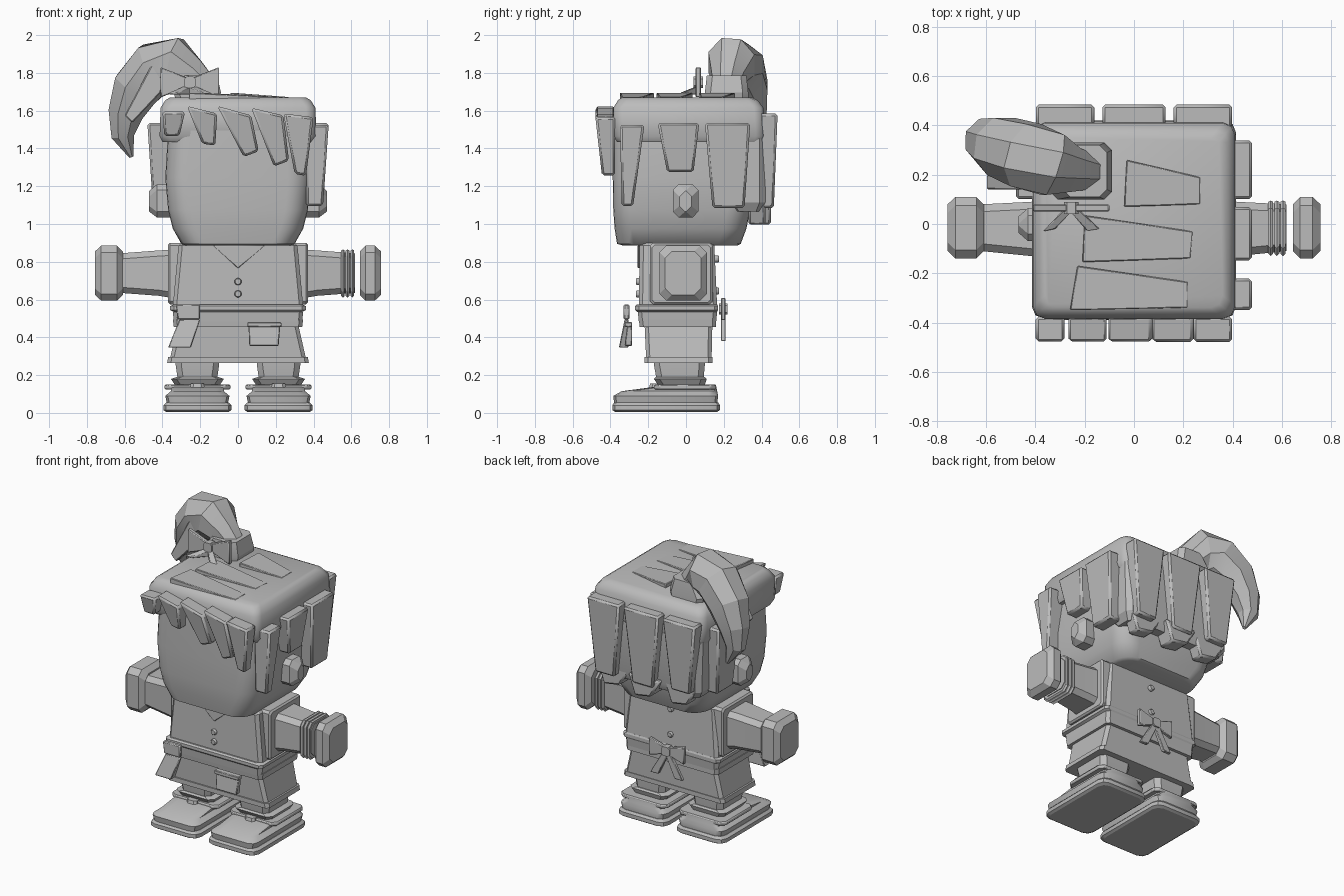
import bpy, bmesh, math
from mathutils import Vector

grey = bpy.data.materials.new("plain grey")
grey.diffuse_color = (0.5, 0.5, 0.5, 1)


def finish(name, bm, bevel=0.0, angle=25, segs=1):
    bmesh.ops.recalc_face_normals(bm, faces=bm.faces)
    me = bpy.data.meshes.new(name)
    bm.to_mesh(me)
    bm.free()
    me.materials.append(grey)
    ob = bpy.data.objects.new(name, me)
    bpy.context.collection.objects.link(ob)
    if bevel:
        m = ob.modifiers.new("bevel", 'BEVEL')
        m.width, m.segments, m.limit_method = bevel, segs, 'ANGLE'
    for o in bpy.context.selected_objects:
        o.select_set(False)
    ob.select_set(True)
    bpy.context.view_layer.objects.active = ob
    bpy.ops.object.shade_smooth_by_angle(angle=math.radians(angle))
    return ob


def skin(name, rings, **kw):
    """Closed loft through rings of equal point count."""
    bm = bmesh.new()
    vs = [[bm.verts.new(p) for p in r] for r in rings]
    n = len(vs[0])
    for a, b in zip(vs, vs[1:]):
        for i in range(n):
            bm.faces.new((a[i], a[(i + 1) % n], b[(i + 1) % n], b[i]))
    bm.faces.new(vs[0])
    bm.faces.new(vs[-1])
    return finish(name, bm, **kw)


AXES = {'z': lambda u, v, d: (u, v, d), 'x': lambda u, v, d: (d, u, v), 'y': lambda u, v, d: (u, d, v)}


def stack(name, levels, axis='z', r=0.03, n=1, **kw):
    """Loft of rounded rectangles: each level is (d, u0, u1, v0, v1[, r])."""
    rings = []
    for lv in levels:
        d, u0, u1, v0, v1 = lv[:5]
        c = lv[5] if len(lv) > 5 else r
        ring = []
        for k, (u, v) in enumerate(((u1 - c, v1 - c), (u0 + c, v1 - c), (u0 + c, v0 + c), (u1 - c, v0 + c))):
            for i in range(n + 1):
                a = math.pi / 2 * (k + i / n)
                ring.append(AXES[axis](u + c * math.cos(a), v + c * math.sin(a), d))
        rings.append(ring)
    return skin(name, rings, **kw)


def plate(name, pts, back, front, axis, bevel=0.012):
    """Flat polygon given thickness; front may be one depth per corner."""
    f = front if isinstance(front, (list, tuple)) else [front] * len(pts)
    m = AXES[axis]
    return skin(name, [[m(u, v, back) for u, v in pts], [m(u, v, d) for (u, v), d in zip(pts, f)]], bevel=bevel)


def bow(name, cx, cz, y0, y1, w, h, tail):
    """Two wings, two tails and a knot in a vertical plane."""
    for s in (-1, 1):
        plate(name + "_wing", [(cx, cz + .02), (cx + s * w, cz + h), (cx + s * w, cz - h), (cx, cz - .02)], y0, y1, 'y', .005)
        if tail:
            plate(name + "_tail", [(cx - .02, cz), (cx + .02, cz), (cx + s * .09 + .03, cz - tail),
                                   (cx + s * .09 - .03, cz - tail)], y0, y1, 'y', .004)
    stack(name + "_knot", [(y0 - .01, cx - .03, cx + .03, cz - .03, cz + .03), (y1 + .01, cx - .03, cx + .03, cz - .03, cz + .03)],
          'y', r=.012)


# Head and hair cap
stack("head", [(.89, -.28, .28, -.33, .27), (.90, -.30, .30, -.365, .29), (.98, -.345, .345, -.378, .32),
               (1.08, -.37, .37, -.385, .34), (1.25, -.385, .385, -.388, .36), (1.5, -.37, .37, -.385, .37)], r=.12, n=6, angle=40)
stack("hair_cap", [(1.44, -.40, .40, -.365, .41), (1.47, -.415, .415, -.385, .42), (1.62, -.41, .41, -.385, .41),
                   (1.66, -.385, .385, -.36, .38), (1.675, -.36, .36, -.34, .35)], r=.05, n=2, angle=40)
stack("hair_back", [(1.07, -.36, .36, .25, .40), (1.12, -.39, .39, .22, .42), (1.46, -.40, .40, .22, .42)], r=.03)
for x, y in ((-.25, .42), (0, .45), (.25, .42)):
    plate("nape_lock", [(x - .12, 1.14), (x + .12, 1.14), (x + .07, 1.0), (x - .05, 1.02)], .33, y, 'y')

# Tapered locks: fringe, sides, back
fringe = [[(-.40, 1.60), (-.28, 1.60), (-.31, 1.47), (-.39, 1.47)],
          [(-.27, 1.63), (-.11, 1.59), (-.12, 1.42), (-.19, 1.43)],
          [(-.11, 1.63), (.07, 1.58), (.11, 1.39), (.03, 1.36)],
          [(.07, 1.62), (.24, 1.58), (.27, 1.34), (.19, 1.31)],
          [(.24, 1.59), (.40, 1.57), (.36, 1.26), (.30, 1.27)]]
for p in fringe:
    plate("fringe_lock", p, -.375, [-.48, -.48, -.445, -.445], 'y')
for y0, y1, y2, y3, z0, z1 in ((-.35, -.22, -.28, -.34, 1.10, 1.53), (-.15, .07, .04, -.10, 1.28, 1.54), (.10, .34, .31, .14, 1.09, 1.54)):
    p = [(y0, z1), (y1, z1), (y2, z0), (y3, z0)]
    plate("side_lock", p, .36, [.48, .48, .45, .45], 'x')
    if y0 > 0:
        plate("side_lock_left", p, -.36, [-.48, -.48, -.45, -.45], 'x')
for x, w, z0 in ((-.28, .12, 1.12), (0, .13, 1.09), (.28, .12, 1.09)):
    plate("back_lock", [(x - w, 1.59), (x + w, 1.59), (x + w * .6, z0), (x - w * .6, z0)], .39, [.485, .485, .465, .465], 'y')

# Wedge strands lying on the crown
for p in ([(-.26, -.35), (.22, -.34), (.22, -.235), (-.23, -.17)], [(-.21, -.155), (.23, -.14), (.24, -.03), (-.20, .035)],
          [(-.04, .07), (.27, .08), (.27, .19), (-.03, .26)]):
    plate("crown_strand", p, 1.65, [1.70, 1.677, 1.677, 1.70], 'z', .004)

# Side ponytail: eight-sided tube along a curved path
path = [(-.17, .21, 1.72, .075), (-.25, .22, 1.79, .10), (-.33, .24, 1.855, .145), (-.44, .28, 1.83, .15), (-.54, .315, 1.72, .135),
        (-.595, .34, 1.59, .10), (-.61, .35, 1.47, .065), (-.565, .37, 1.36, .012)]
rings = []
for i, (x, y, z, r) in enumerate(path):
    a, b = path[max(i - 1, 0)], path[min(i + 1, len(path) - 1)]
    t = (Vector(b[:3]) - Vector(a[:3])).normalized()
    u = Vector((0, 1, 0)) - t * t.y
    u.normalize()
    v = t.cross(u)
    rings.append([Vector((x, y, z)) + (u * math.cos(k) * r * .95 + v * math.sin(k) * r)
                  for k in (math.pi / 8 + j * math.pi / 4 for j in range(8))])
skin("ponytail", rings, angle=15)
plate("ponytail_lock", [(-.35, 1.89), (-.43, 1.90), (-.60, 1.58), (-.56, 1.54), (-.41, 1.70)], .20, .14, 'y', .006)
stack("ponytail_base", [(1.66, -.33, -.10, .10, .33), (1.70, -.34, -.09, .10, .33), (1.79, -.29, -.11, .11, .32)], r=.03)
bow("hair_bow", -.255, 1.755, .05, .08, .155, .08, 0)
for s in (-1, 1):
    plate("hair_bow_tail", [(-.275, .07), (-.235, .07), (-.255 + s * .09 + .025, -.02), (-.255 + s * .09 - .025, -.03)],
          1.69, [1.74, 1.74, 1.70, 1.70], 'z', .004)

# Jacket
stack("torso", [(.57, -.345, .345, -.25, .165), (.89, -.315, .315, -.245, .15), (.905, -.30, .30, -.23, .14)], r=.02)
stack("waist_band", [(.54, -.34, .34, -.26, .165), (.55, -.36, .36, -.27, .17), (.57, -.36, .36, -.27, .17), (.58, -.34, .34, -.26, .165)], r=.02)
stack("lower_band", [(.49, -.34, .34, -.25, .16), (.54, -.345, .345, -.255, .165)], r=.02)
plate("collar", [(-.13, .89), (0, .77), (.14, .89)], -.235, -.256, 'y', .003)
for name, y0, y1, zs in (("front_button", -.265, -.24, (.635, .70)), ("back_button", .14, .175, (.65, .82))):
    for z in zs:
        rr = [.02, .02]
        skin(name, [[(r * math.cos(k * math.pi / 5), y, z + r * math.sin(k * math.pi / 5)) for k in range(10)]
                    for r, y in zip(rr, (y0, y1))], bevel=.005)

# Flared skirt with hem, pocket and hanging cloth
stack("skirt", [(.27, -.365, .365, -.21, .135), (.49, -.315, .315, -.22, .14)], r=.02)
stack("skirt_band", [(.46, -.34, .34, -.245, .16), (.50, -.345, .345, -.25, .16)], r=.02)
stack("hem", [(.27, -.375, .375, -.22, .14), (.30, -.37, .37, -.22, .14)], r=.02)
plate("pocket", [(.055, .48), (.225, .48), (.215, .36), (.06, .36)], [-.285][0], [-.31, -.31, -.325, -.325], 'y', .005)
plate("pocket_flap", [(.05, .485), (.23, .485), (.23, .46), (.05, .46)], -.285, -.325, 'y', .004)
plate("hanging_cloth", [(-.31, .50), (-.20, .50), (-.25, .35), (-.37, .35)], -.305, [-.325, -.325, -.355, -.355], 'y', .005)
plate("cloth_fold", [(-.33, .58), (-.20, .58), (-.20, .50), (-.32, .50)], -.30, -.33, 'y', .006)
bow("back_bow", 0, .555, .185, .21, .13, .06, .17)

# Mirrored limbs
for s, side in ((-1, "left"), (1, "right")):
    stack(side + "_shoulder", [(s * .27, -.19, .14, .58, .905), (s * .36, -.19, .14, .58, .905), (s * .37, -.18, .13, .59, .895)], 'x', r=.015)
    stack(side + "_sleeve", [(s * .33, -.14, .10, .61, .87), (s * .42, -.13, .09, .625, .865), (s * .62, -.11, .08, .64, .85)], 'x', r=.03)
    h = .61 if s < 0 else .645
    stack(side + "_hand", [(s * h, -.11, .08, .63, .86), (s * (h + .03), -.14, .11, .60, .89), (s * .725, -.14, .11, .60, .89),
                           (s * .757, -.11, .08, .63, .86)], 'x', r=.035)
    if s > 0:
        for x in (.555, .58, .605):
            stack("wrist_band", [(x - .01, -.12, .09, .625, .865), (x, -.13, .095, .615, .87), (x + .01, -.12, .09, .625, .865)], 'x', r=.03)
    stack(side + "_ear", [(s * .36, -.07, .065, 1.04, 1.215), (s * .43, -.07, .065, 1.04, 1.215), (s * .47, -.035, .03, 1.07, 1.18)], 'x', r=.03)
    c = s * .215
    stack(side + "_leg", [(.15, c - .10, c + .10, -.15, .09), (.26, c - .115, c + .115, -.17, .10), (.29, c - .115, c + .115, -.17, .10)], r=.03)
    stack(side + "_sock", [(.155, c - .12, c + .12, -.15, .10), (.185, c - .14, c + .14, -.17, .11), (.195, c - .11, c + .11, -.16, .10)], r=.03)
    # Shoe: sole, rim, low rounded toe, ankle ring
    w = .18
    stack(side + "_sole", [(.01, c - .165, c + .165, -.375, .165, .05), (.02, c - w, c + w, -.39, .18, .05), (.045, c - w, c + w, -.39, .18, .05),
                           (.06, c - .165, c + .165, -.38, .17, .05)], n=2)
    u, v = c - .16, c + .16
    shoe = stack(side + "_shoe", [(.05, u, v, -.38, .165), (.095, u - .01, v + .01, -.385, .17), (.12, u + .02, v - .02, -.34, .165),
                                  (.145, u + .02, v - .02, -.15, .16)], r=.045, n=2, angle=40)
    stack(side + "_ankle_ring", [(.13, c - .175, c + .175, -.17, .16), (.155, c - .175, c + .175, -.17, .16)], r=.03, bevel=.006)
    stack(side + "_lace_knot", [(.12, c - .04, c + .04, -.20, -.12), (.16, c - .035, c + .035, -.19, -.13)], r=.015)

# Rest the soles on the floor
for ob in bpy.context.scene.objects:
    ob.location.z -= 0.005
